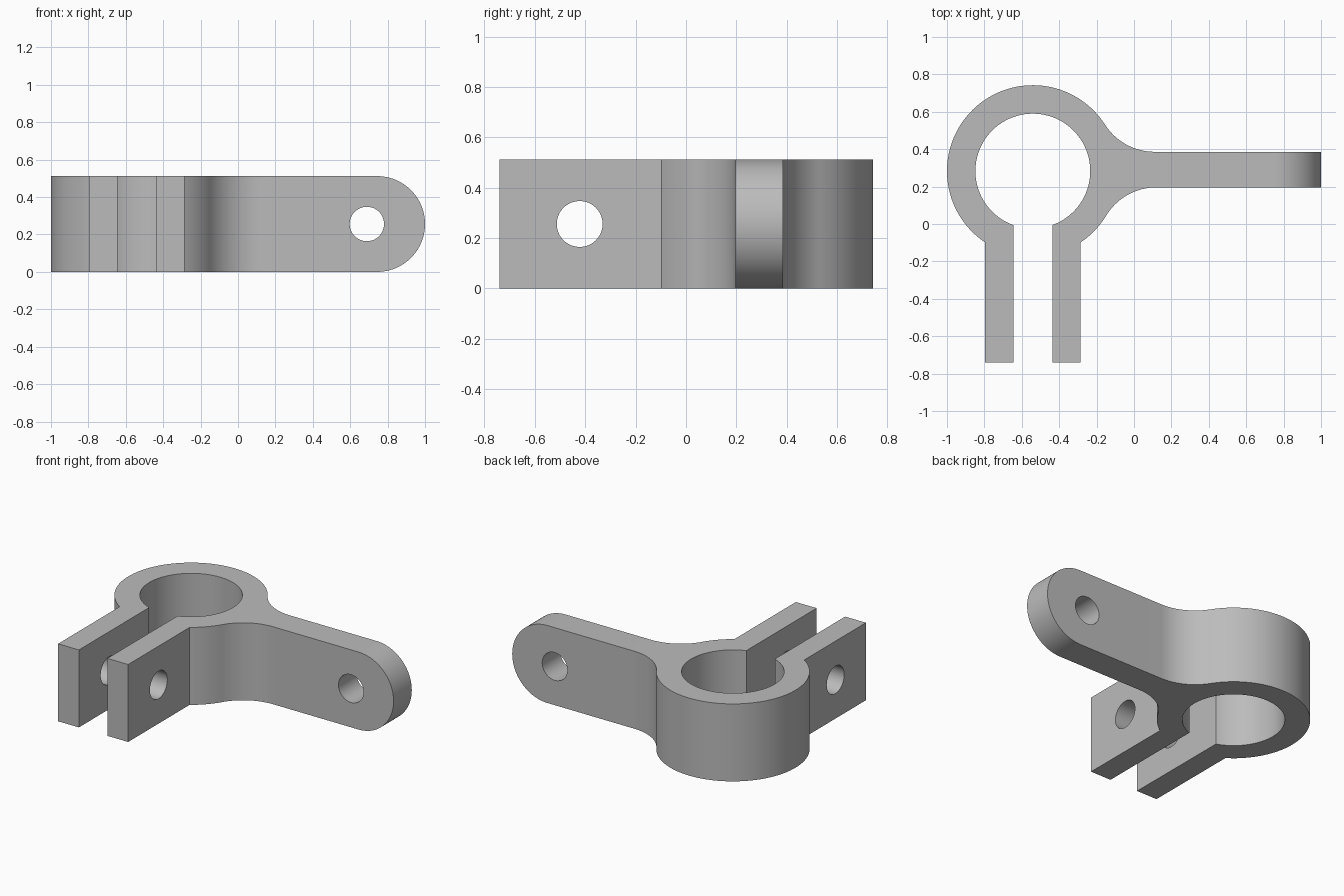
import bpy
import bmesh
from math import acos, atan2, cos, sin, sqrt, pi
from mathutils import Vector

cube = bpy.data.objects.get("Cube")
if cube:
    bpy.data.objects.remove(cube, do_unlink=True)

HEIGHT = 0.512
MID = HEIGHT / 2
CX, CY = -0.541, 0.283              # ring centre
OUTER, INNER = 0.459, 0.307         # ring radii
LEG_OUT, LEG_IN = 0.256, 0.104      # leg faces either side of the ring centre
FRONT = -0.74
ARM_LOW, ARM_HIGH = 0.196, 0.386
FILLET = 0.315


def arc(cx, cy, r, start, end, steps):
    angles = [start + (end - start) * i / steps for i in range(steps + 1)]
    return [(cx + r * cos(a), cy + r * sin(a)) for a in angles]


def prism(name, points, place, depth):
    """Extrude a flat outline along the vector depth."""
    bm = bmesh.new()
    face = bm.faces.new([bm.verts.new(place(u, v)) for u, v in points])
    out = bmesh.ops.extrude_face_region(bm, geom=[face])
    verts = [e for e in out["geom"] if isinstance(e, bmesh.types.BMVert)]
    bmesh.ops.translate(bm, verts=verts, vec=Vector(depth))
    bmesh.ops.recalc_face_normals(bm, faces=bm.faces)
    mesh = bpy.data.meshes.new(name)
    bm.to_mesh(mesh)
    bm.free()
    obj = bpy.data.objects.new(name, mesh)
    bpy.context.collection.objects.link(obj)
    return obj


def cut(target, cutter, operation):
    cutter.hide_render = True
    mod = target.modifiers.new(cutter.name, "BOOLEAN")
    mod.operation = operation
    mod.solver = "EXACT"
    mod.object = cutter
    bpy.context.view_layer.objects.active = target
    bpy.ops.object.modifier_apply(modifier=mod.name)
    bpy.data.objects.remove(cutter, do_unlink=True)


# Fillet centres, tangent to both the ring and the arm
low_y, high_y = ARM_LOW - FILLET, ARM_HIGH + FILLET
low_x = CX + sqrt((OUTER + FILLET) ** 2 - (low_y - CY) ** 2)
high_x = CX + sqrt((OUTER + FILLET) ** 2 - (high_y - CY) ** 2)
low_a = atan2(low_y - CY, low_x - CX)
high_a = atan2(high_y - CY, high_x - CX)
out_a, in_a = acos(LEG_OUT / OUTER), acos(LEG_IN / INNER)

# Plan outline: right leg, ring, arm, ring, left leg, bore
outline = [(CX + LEG_IN, FRONT), (CX + LEG_OUT, FRONT)]
outline += arc(CX, CY, OUTER, -out_a, low_a, 16)
outline += arc(low_x, low_y, FILLET, low_a + pi, pi / 2, 20)[1:]
outline += [(1.0, ARM_LOW), (1.0, ARM_HIGH)]
outline += arc(high_x, high_y, FILLET, -pi / 2, high_a - pi, 20)
outline += arc(CX, CY, OUTER, high_a, pi + out_a, 72)[1:]
outline += [(CX - LEG_OUT, FRONT), (CX - LEG_IN, FRONT)]
outline += arc(CX, CY, INNER, pi + in_a, -in_a, 80)
clamp = prism("clamp_bracket", outline, lambda u, v: (u, v, -0.1), (0, 0, HEIGHT + 0.2))

# Side silhouette with the rounded arm end
side = [(-1.2, HEIGHT), (-1.2, 0)] + arc(1 - MID, MID, MID, -pi / 2, pi / 2, 48)
cut(clamp, prism("side_trim", side, lambda u, v: (u, -1, v), (0, 2, 0)), "INTERSECT")

# Bolt holes through the arm and through both legs
arm_hole = arc(0.689, MID, 0.092, 0, 2 * pi, 48)[:-1]
cut(clamp, prism("arm_hole", arm_hole, lambda u, v: (u, 0, v), (0, 0.6, 0)), "DIFFERENCE")
leg_hole = arc(-0.422, MID, 0.091, 0, 2 * pi, 48)[:-1]
cut(clamp, prism("leg_hole", leg_hole, lambda u, v: (-0.95, u, v), (0.8, 0, 0)), "DIFFERENCE")

# Plain grey metal
grey = bpy.data.materials.new("plain_grey")
grey.use_nodes = True
colour = (0.5, 0.5, 0.5, 1)
grey.diffuse_color = colour
grey.node_tree.nodes["Principled BSDF"].inputs["Base Color"].default_value = colour
clamp.data.materials.clear()
clamp.data.materials.append(grey)

bpy.ops.object.select_all(action="DESELECT")
clamp.select_set(True)
bpy.context.view_layer.objects.active = clamp
bpy.ops.object.shade_smooth_by_angle(angle=pi / 6)
